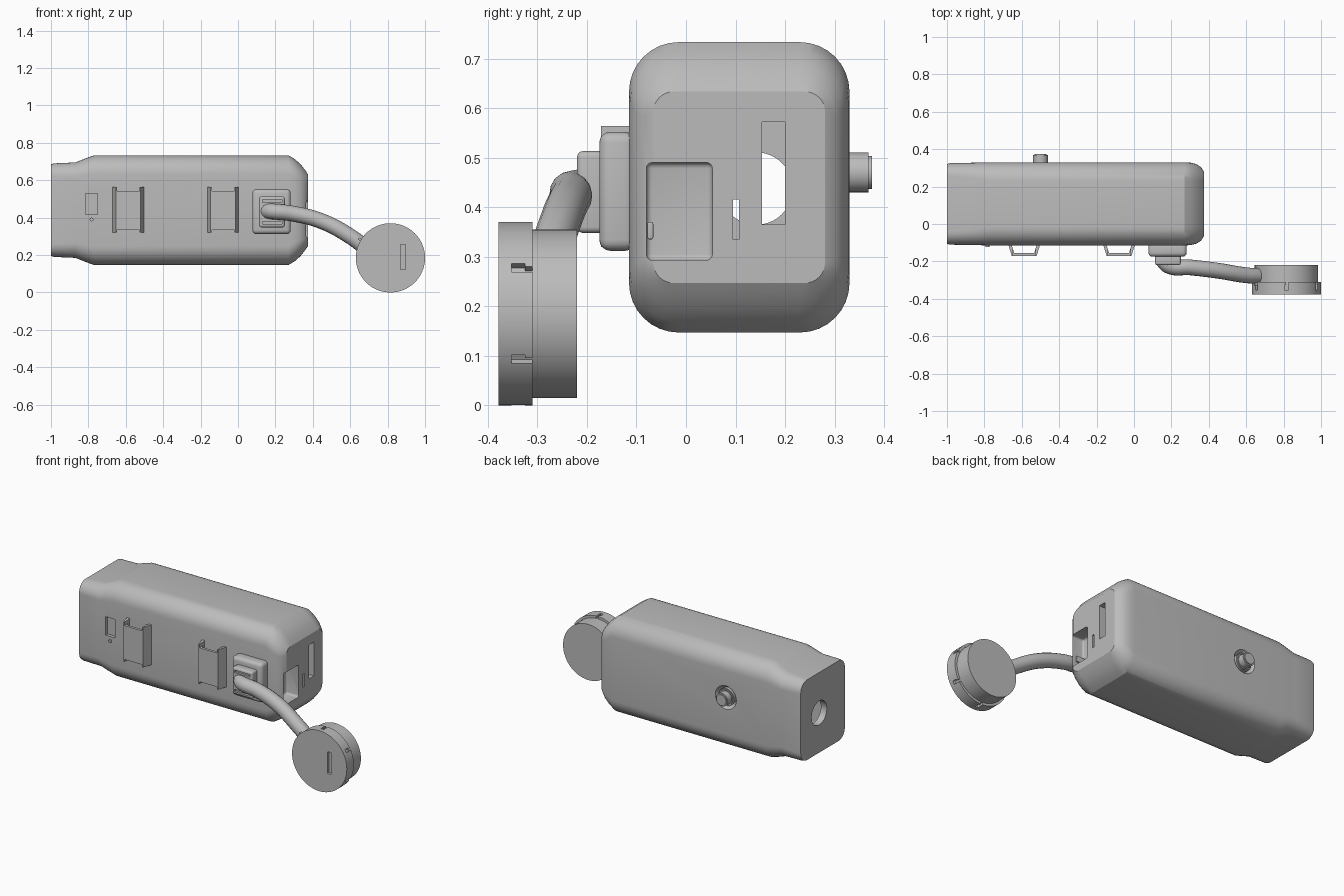
import bpy, bmesh, math
from mathutils import Matrix, Vector

if "Cube" in bpy.data.objects:
    bpy.data.objects.remove(bpy.data.objects["Cube"])

grey = bpy.data.materials.new("matte_grey")
grey.use_nodes = True
grey.diffuse_color = (0.5, 0.5, 0.5, 1)
grey.node_tree.nodes["Principled BSDF"].inputs["Base Color"].default_value = (0.5, 0.5, 0.5, 1)

MID_Y, MID_Z = 0.1075, 0.44


def finish(name, bm):
    bmesh.ops.recalc_face_normals(bm, faces=bm.faces)
    mesh = bpy.data.meshes.new(name)
    bm.to_mesh(mesh)
    bm.free()
    obj = bpy.data.objects.new(name, mesh)
    bpy.context.collection.objects.link(obj)
    mesh.materials.append(grey)
    return obj


def box(name, lo, hi, bevel=0, turn=None):
    lo, hi = Vector(lo), Vector(hi)
    bm = bmesh.new()
    bmesh.ops.create_cube(bm, size=1)
    bmesh.ops.scale(bm, vec=hi - lo, verts=bm.verts)
    bmesh.ops.translate(bm, vec=(lo + hi) / 2, verts=bm.verts)
    if bevel:
        bmesh.ops.bevel(bm, geom=bm.edges[:], offset=bevel, segments=4,
                        profile=0.5, affect='EDGES')
    if turn:
        bmesh.ops.transform(bm, matrix=turn, verts=bm.verts)
    return finish(name, bm)


def rod(name, centre, r1, r2, depth, axis='Y', chamfer=0, sides=64):
    """Cylinder or cone; r1 sits at the low end of its axis."""
    bm = bmesh.new()
    bmesh.ops.create_cone(bm, cap_ends=True, segments=sides, radius1=r1, radius2=r2, depth=depth)
    if chamfer:
        rim = [e for e in bm.edges if all(v.co.z > 0 for v in e.verts)]
        bmesh.ops.bevel(bm, geom=rim, offset=chamfer, segments=2, affect='EDGES')
    rot = Matrix.Rotation(math.pi / 2, 4, 'Y') if axis == 'X' else Matrix.Rotation(-math.pi / 2, 4, 'X')
    bmesh.ops.transform(bm, matrix=Matrix.Translation(centre) @ rot, verts=bm.verts)
    return finish(name, bm)


def loft(name, sections, shrink=0):
    """Skin rounded rectangles given as x, half depth, half height, corner radius."""
    bm = bmesh.new()
    rings = []
    for x, hy, hz, r in sections:
        hy, hz = hy - shrink, hz - shrink
        ring = []
        for q, (sy, sz) in enumerate([(1, 1), (-1, 1), (-1, -1), (1, -1)]):
            for i in range(9):
                a = math.pi / 2 * (q + i / 8)
                ring.append(bm.verts.new((x, MID_Y + sy * (hy - r) + r * math.cos(a),
                                          MID_Z + sz * (hz - r) + r * math.sin(a))))
        rings.append(ring)
    for a, b in zip(rings, rings[1:]):
        for i in range(len(a)):
            j = (i + 1) % len(a)
            bm.faces.new((a[i], a[j], b[j], b[i]))
    bm.faces.new(rings[0])
    bm.faces.new(rings[-1])
    return finish(name, bm)


def cut(obj, cutters):
    for c in cutters:
        c.hide_render = True
        mod = obj.modifiers.new("cut", 'BOOLEAN')
        mod.operation, mod.solver, mod.object = 'DIFFERENCE', 'EXACT', c
        bpy.context.view_layer.objects.active = obj
        bpy.ops.object.modifier_apply(modifier=mod.name)
        bpy.data.objects.remove(c)


# Hollow housing with a narrower neck and a rounded port end
outer = [(-1, .213, .245, .06), (-.985, .218, .25, .07), (-.87, .22, .255, .08),
         (-.82, .221, .275, .09), (-.77, .2225, .293, .1), (.27, .2225, .293, .1),
         (.305, .22, .272, .1), (.335, .212, .245, .09), (.36, .195, .213, .07),
         (.373, .173, .193, .04)]
body = loft("housing", outer)
inner = [(-.96, .218, .25, .04), (-.87, .22, .255, .04), (-.77, .2225, .293, .06), (.25, .2225, .293, .06)]
cut(body, [
    loft("cavity", inner, 0.05),
    rod("cable_hole", (-1, .142, .4375), .073, .073, .2, 'X'),
    box("card_slot", (.2, .153, .365), (.5, .2, .572)),
    box("small_slot", (.2, .095, .335), (.5, .107, .415)),
    box("port_pocket", (.29, -.08, .293), (.5, .053, .49), .012),
    box("label_recess", (-.815, -.2, .417), (-.75, -.095, .53)),
    rod("button_countersink", (-.5, .325, .47), .05, .085, .05),
])
box("port_plug", (.28, -.078, .335), (.345, -.066, .37), .004)
rod("indicator", (-.783, -.113, .39), .01, .01, .02, sides=24)

# Back push button with collar
rod("button_collar", (-.5, .315, .47), .052, .052, .03, chamfer=.006)
rod("push_button", (-.5, .335, .47), .04, .04, .08, chamfer=.007)

# Front strap loops
for side, cx in (("right", -.587), ("left", -.08)):
    bm = bmesh.new()
    path = [(.085, -.11), (.066, -.172), (-.066, -.172), (-.085, -.11),
            (-.068, -.11), (-.053, -.156), (.053, -.156), (.068, -.11)]
    face = bm.faces.new([bm.verts.new((cx + x, y, .32)) for x, y in path])
    ext = bmesh.ops.extrude_face_region(bm, geom=[face])
    bmesh.ops.translate(bm, vec=(0, 0, .244),
                        verts=[g for g in ext["geom"] if isinstance(g, bmesh.types.BMVert)])
    clip = finish(side + "_strap_loop", bm)
    cut(clip, [box("notch", (cx - .06, -.2, z - .02), (cx + .06, -.13, z + .02)) for z in (.315, .562)])

# Strain relief blocks
box("relief_base", (.077, -.175, .312), (.282, -.1, .552), .022)
cap = box("relief_cap", (.113, -.22, .348), (.25, -.16, .513), .012)
cut(cap, [box("relief_groove", (.13, -.25, z - .007), (.235, -.207, z + .007)) for z in (.372, .489)])

# Cable
curve = bpy.data.curves.new("cable", 'CURVE')
curve.dimensions = '3D'
curve.bevel_depth, curve.bevel_resolution, curve.use_fill_caps = .042, 6, True
spline = curve.splines.new('BEZIER')
points = [(.145, -.18, .435), (.185, -.223, .433), (.3, -.232, .42),
          (.45, -.25, .38), (.6, -.274, .3), (.7, -.28, .225)]
spline.bezier_points.add(len(points) - 1)
for p, co in zip(spline.bezier_points, points):
    p.co = co
    p.handle_left_type = p.handle_right_type = 'AUTO'
cable = bpy.data.objects.new("cable", curve)
bpy.context.collection.objects.link(cable)
curve.materials.append(grey)
bpy.ops.object.select_all(action='DESELECT')
cable.select_set(True)
bpy.context.view_layer.objects.active = cable
bpy.ops.object.convert(target='MESH')

# Round pad: rear shell and front cover with six bayonet notches
CX, CZ = .815, .185
rod("pad_shell", (CX, -.265, CZ), .17, .17, .09, sides=96)
cover = rod("pad_cover", (CX, -.344, CZ), .185, .185, .068, sides=96)
cutters = [box("pad_slit", (.868, -.4, .123), (.895, -.36, .256))]
for k in range(6):
    turn = Matrix.Translation((CX, 0, CZ)) @ Matrix.Rotation(math.radians(30 + 60 * k), 4, 'Y')
    cutters.append(box("notch_foot", (.168, -.352, -.01), (.2, -.325, .01), turn=turn))
    cutters.append(box("notch_stem", (.168, -.33, -.01), (.2, -.3, .003), turn=turn))
cut(cover, cutters)

# Smooth shading with crisp edges
bpy.ops.object.select_all(action='DESELECT')
for obj in bpy.context.scene.objects:
    if obj.type == 'MESH' and obj.data.materials and obj.data.materials[0] == grey:
        obj.select_set(True)
        bpy.context.view_layer.objects.active = obj
bpy.ops.object.shade_smooth_by_angle(angle=math.radians(30))
